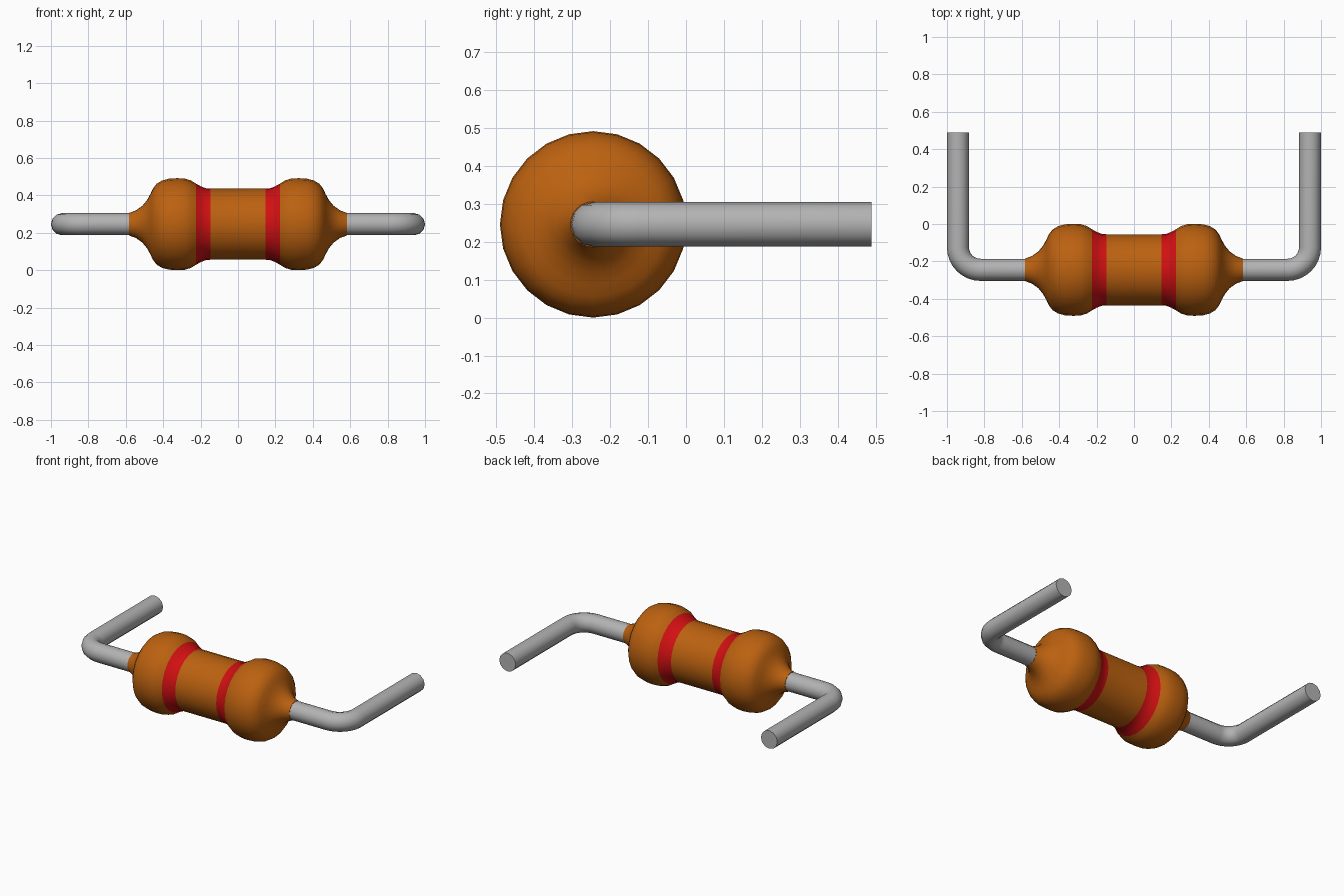
import bpy, bmesh, math
from mathutils import Matrix, Vector

cube = bpy.data.objects.get("Cube")
if cube:
    bpy.data.objects.remove(cube, do_unlink=True)

AXIS_Y, AXIS_Z = -0.245, 0.246   # centre line of the body
WIRE_R = 0.059
SIDES = 24


def material(name, rgb):
    m = bpy.data.materials.new(name)
    m.use_nodes = True
    m.diffuse_color = (*rgb, 1)
    bsdf = next(n for n in m.node_tree.nodes if n.type == 'BSDF_PRINCIPLED')
    bsdf.inputs["Base Color"].default_value = (*rgb, 1)
    return m


orange = material("orange coating", (0.50, 0.12, 0.005))
red = material("red band", (0.64, 0.005, 0.006))
grey = material("grey metal", (0.45, 0.45, 0.45))


def finish(obj, angle):
    bpy.ops.object.select_all(action='DESELECT')
    obj.select_set(True)
    bpy.context.view_layer.objects.active = obj
    bpy.ops.object.shade_smooth_by_angle(angle=math.radians(angle))


# Body: half profile (x, radius) from the middle outwards, mirrored and spun round x
half = [(0.147, 0.19), (0.172, 0.192), (0.198, 0.202), (0.225, 0.217), (0.252, 0.234),
        (0.285, 0.244), (0.325, 0.246), (0.37, 0.243), (0.405, 0.234), (0.435, 0.216),
        (0.455, 0.19), (0.469, 0.16), (0.487, 0.128), (0.511, 0.099), (0.545, 0.074),
        (0.583, 0.06)]
profile = [(-x, r) for x, r in reversed(half)] + half

bm = bmesh.new()
rings = []
for x, r in profile:
    rings.append([bm.verts.new((x, r * math.cos(a), r * math.sin(a)))
                  for a in (2 * math.pi * i / SIDES for i in range(SIDES))])
for a, b in zip(rings, rings[1:]):
    for i in range(SIDES):
        j = (i + 1) % SIDES
        bm.faces.new((a[i], a[j], b[j], b[i]))
bm.faces.new(rings[0])
bm.faces.new(rings[-1])
bmesh.ops.recalc_face_normals(bm, faces=bm.faces)
# Red bands sit on the inner slopes of the two bulges
for f in bm.faces:
    f.material_index = int(0.147 < abs(f.calc_center_median().x) < 0.225)
mesh = bpy.data.meshes.new("resistor_body")
bm.to_mesh(mesh)
bm.free()
mesh.materials.append(orange)
mesh.materials.append(red)
body = bpy.data.objects.new("resistor_body", mesh)
body.location = (0, AXIS_Y, AXIS_Z)
bpy.context.collection.objects.link(body)
finish(body, 50)


# Wires: a round section swept along an L-shaped path with a rounded corner
def wire(name, side):
    bend, leg_x = 0.12, 1 - WIRE_R
    cx, cy = leg_x - bend, AXIS_Y + bend
    path = [(0.55, AXIS_Y)]
    path += [(cx + bend * math.sin(t), cy - bend * math.cos(t))
             for t in (math.radians(11.25 * k) for k in range(9))]
    path.append((leg_x, 0.49))
    curve = bpy.data.curves.new(name + "_path", 'CURVE')
    curve.dimensions = '3D'
    curve.bevel_depth = WIRE_R
    curve.bevel_resolution = 4
    curve.use_fill_caps = True
    spline = curve.splines.new('POLY')
    spline.points.add(len(path) - 1)
    for p, (x, y) in zip(spline.points, path):
        p.co = (side * x, y, AXIS_Z, 1)
    temp = bpy.data.objects.new(name + "_path", curve)
    bpy.context.collection.objects.link(temp)
    bpy.context.view_layer.update()
    deps = bpy.context.evaluated_depsgraph_get()
    me = bpy.data.meshes.new_from_object(temp.evaluated_get(deps))
    bpy.data.objects.remove(temp, do_unlink=True)
    b = bmesh.new()
    b.from_mesh(me)
    bmesh.ops.remove_doubles(b, verts=b.verts, dist=0.0005)
    bmesh.ops.recalc_face_normals(b, faces=b.faces)
    b.to_mesh(me)
    b.free()
    me.materials.clear()
    me.materials.append(grey)
    obj = bpy.data.objects.new(name, me)
    bpy.context.collection.objects.link(obj)
    finish(obj, 45)


wire("left_wire", 1)
wire("right_wire", -1)
